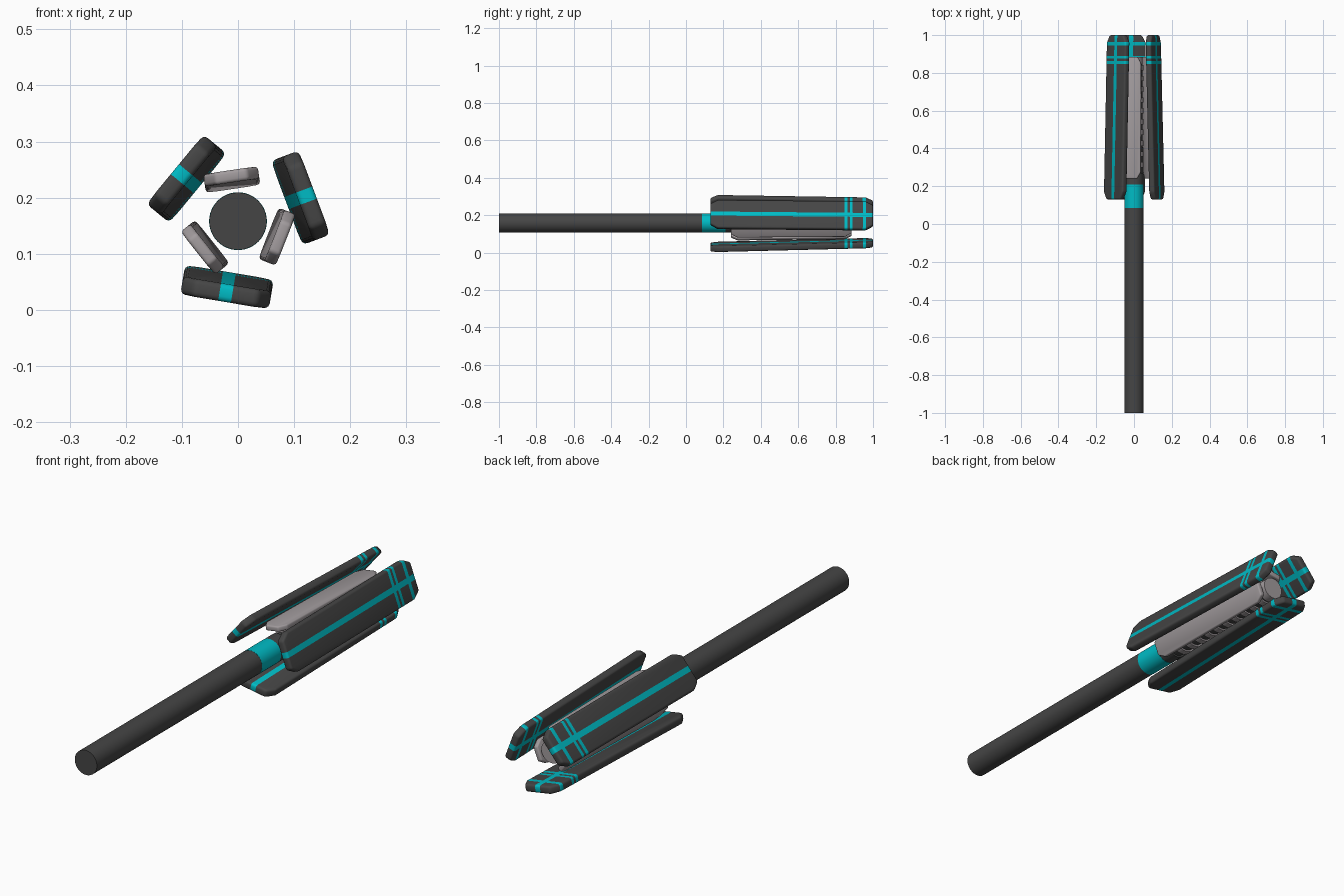
import bpy, bmesh, math
from mathutils import Matrix, Vector

if "Cube" in bpy.data.objects:
    bpy.data.objects.remove(bpy.data.objects["Cube"])

AXIS_Z = 0.158


def material(name, rgb):
    m = bpy.data.materials.new(name)
    m.diffuse_color = (*rgb, 1)
    m.use_nodes = True
    m.node_tree.nodes["Principled BSDF"].inputs["Base Color"].default_value = m.diffuse_color
    return m


DARK = material("dark_grey", (0.06, 0.06, 0.06))
TEAL = material("teal", (0.0, 0.5, 0.56))
LIGHT = material("light_grey", (0.36, 0.33, 0.34))


def finish(bm, name, mats, matrix=None):
    bmesh.ops.recalc_face_normals(bm, faces=bm.faces[:])
    me = bpy.data.meshes.new(name)
    bm.to_mesh(me)
    bm.free()
    ob = bpy.data.objects.new(name, me)
    bpy.context.collection.objects.link(ob)
    for m in mats:
        me.materials.append(m)
    if matrix:
        ob.matrix_world = matrix
    bpy.ops.object.select_all(action='DESELECT')
    ob.select_set(True)
    bpy.context.view_layer.objects.active = ob
    bpy.ops.object.shade_smooth_by_angle(angle=math.radians(35))
    return ob


def rod(name, y0, y1, radius, mat):
    bm = bmesh.new()
    bmesh.ops.create_cone(bm, cap_ends=True, segments=48, radius1=radius,
                          radius2=radius, depth=y1 - y0)
    place = Matrix.Translation((0, (y0 + y1) / 2, AXIS_Z)) @ Matrix.Rotation(math.pi / 2, 4, 'X')
    return finish(bm, name, [mat], place)


def slab(y0, y1, width, thick, cut_u, cut_y, bevel):
    """Flat bar with clipped corners and rounded edges, lying along y."""
    bm = bmesh.new()
    h = width / 2
    outline = [(-h + cut_u, y0), (h - cut_u, y0), (h, y0 + cut_y), (h, y1 - cut_y),
               (h - cut_u, y1), (-h + cut_u, y1), (-h, y1 - cut_y), (-h, y0 + cut_y)]
    face = bm.faces.new([bm.verts.new((u, y, -thick / 2)) for u, y in outline])
    ext = bmesh.ops.extrude_face_region(bm, geom=[face])
    top = [v for v in ext['geom'] if isinstance(v, bmesh.types.BMVert)]
    bmesh.ops.translate(bm, verts=top, vec=(0, 0, thick))
    bmesh.ops.recalc_face_normals(bm, faces=bm.faces[:])
    bmesh.ops.bevel(bm, geom=bm.edges[:], offset=bevel, segments=3, profile=0.5,
                    affect='EDGES', clamp_overlap=True)
    return bm


def lean(bm, y0, y1, r0, r1):
    """Slide the bar out to radius r0 at its near end and r1 at its far end."""
    for v in bm.verts:
        v.co.z += r0 + (r1 - r0) * (v.co.y - y0) / (y1 - y0)


def around(angle):
    return Matrix.Translation((0, 0, AXIS_Z)) @ Matrix.Rotation(math.radians(90 - angle), 4, 'Y')


# Handle, collar and core
rod("handle", -1.0, 0.085, 0.051, DARK)
rod("collar", 0.085, 0.21, 0.0515, TEAL)
rod("core", 0.21, 0.87, 0.044, DARK)
rod("core_neck", 0.21, 0.27, 0.051, DARK)
rod("core_end", 0.85, 0.885, 0.046, LIGHT)

# Ribs along the core
for i in range(10):
    y = 0.30 + i * 0.057
    rod(f"core_rib_{i + 1}", y, y + 0.028, 0.051, LIGHT)

# Outer fins with teal stripes cut into their surface
STRIPE = 0.0115
BANDS = [(0.848, 0.864), (0.876, 0.890), (0.945, 0.963)]
for i in range(3):
    bm = slab(0.13, 1.0, 0.16, 0.032, 0.022, 0.04, 0.009)
    cuts = [((s * STRIPE, 0, 0), (1, 0, 0)) for s in (-1, 1)]
    cuts += [((0, y, 0), (0, 1, 0)) for band in BANDS for y in band]
    for co, no in cuts:
        bmesh.ops.bisect_plane(bm, geom=bm.verts[:] + bm.edges[:] + bm.faces[:],
                               plane_co=Vector(co), plane_no=Vector(no))
    for f in bm.faces:
        c = f.calc_center_median()
        if abs(c.x) < STRIPE or any(a < c.y < b for a, b in BANDS):
            f.material_index = 1
    lean(bm, 0.13, 1.0, 0.130, 0.108)
    finish(bm, f"outer_fin_{i + 1}", [DARK, TEAL], around(20.5 + 120 * i))

# Inner light plates
for i in range(3):
    bm = slab(0.24, 0.885, 0.098, 0.022, 0.02, 0.035, 0.006)
    lean(bm, 0.24, 0.885, 0.081, 0.069)
    finish(bm, f"inner_plate_{i + 1}", [LIGHT], around(98.5 + 120 * i))
